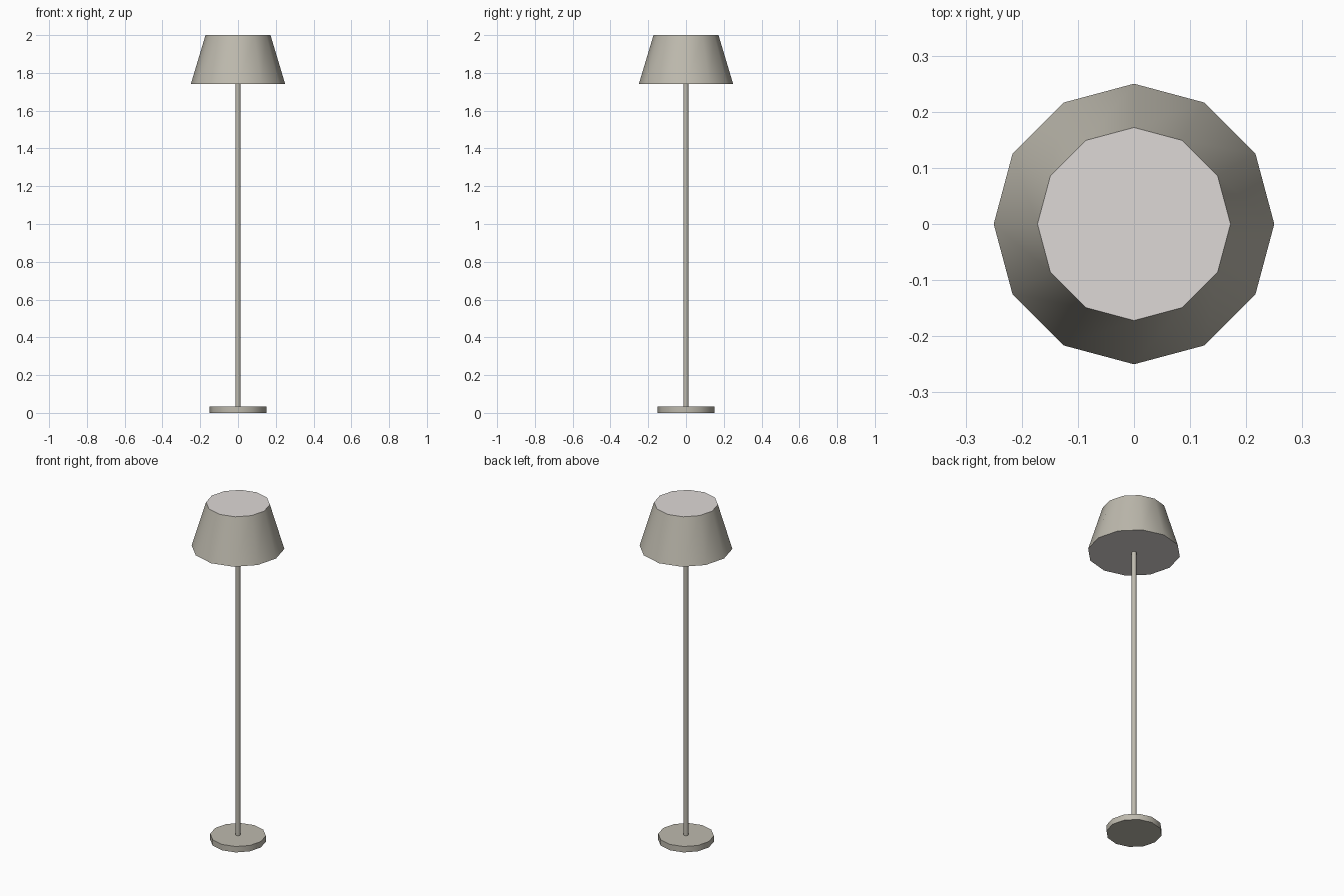
import bpy, bmesh, math

if "Cube" in bpy.data.objects:
    bpy.data.objects.remove(bpy.data.objects["Cube"])


def srgb(r, g, b):
    def f(c):
        c /= 255
        return c / 12.92 if c <= 0.04045 else ((c + 0.055) / 1.055) ** 2.4
    return (f(r), f(g), f(b), 1.0)


def material(name, col):
    m = bpy.data.materials.new(name)
    m.diffuse_color = col
    m.use_nodes = True
    m.node_tree.nodes["Principled BSDF"].inputs["Base Color"].default_value = m.diffuse_color
    return m


metal = material("warm_grey", srgb(190, 186, 174))
pale = material("pale_grey", srgb(222, 217, 214))


def frustum(name, r_bottom, r_top, z0, z1, cap_mat=None, sides=12):
    """Closed tapered cylinder with smooth sides and flat caps."""
    bm = bmesh.new()
    rings = []
    for r, z in ((r_bottom, z0), (r_top, z1)):
        rings.append([bm.verts.new((r * math.cos(2 * math.pi * i / sides),
                                    r * math.sin(2 * math.pi * i / sides), z))
                      for i in range(sides)])
    low, high = rings
    for i in range(sides):
        j = (i + 1) % sides
        bm.faces.new((low[i], low[j], high[j], high[i])).smooth = True
    for cap in (bm.faces.new(low[::-1]), bm.faces.new(high)):
        cap.material_index = 1 if cap_mat else 0
        for e in cap.edges:
            e.smooth = False
    me = bpy.data.meshes.new(name)
    me.materials.append(metal)
    if cap_mat:
        me.materials.append(cap_mat)
    bm.to_mesh(me)
    bm.free()
    ob = bpy.data.objects.new(name, me)
    bpy.context.collection.objects.link(ob)
    return ob


# Floor base, upright pole, tapered shade with pale end caps
frustum("base", 0.15, 0.15, 0.0, 0.035)
frustum("pole", 0.0135, 0.0135, 0.035, 1.74)
frustum("shade", 0.25, 0.172, 1.74, 2.0, pale)
